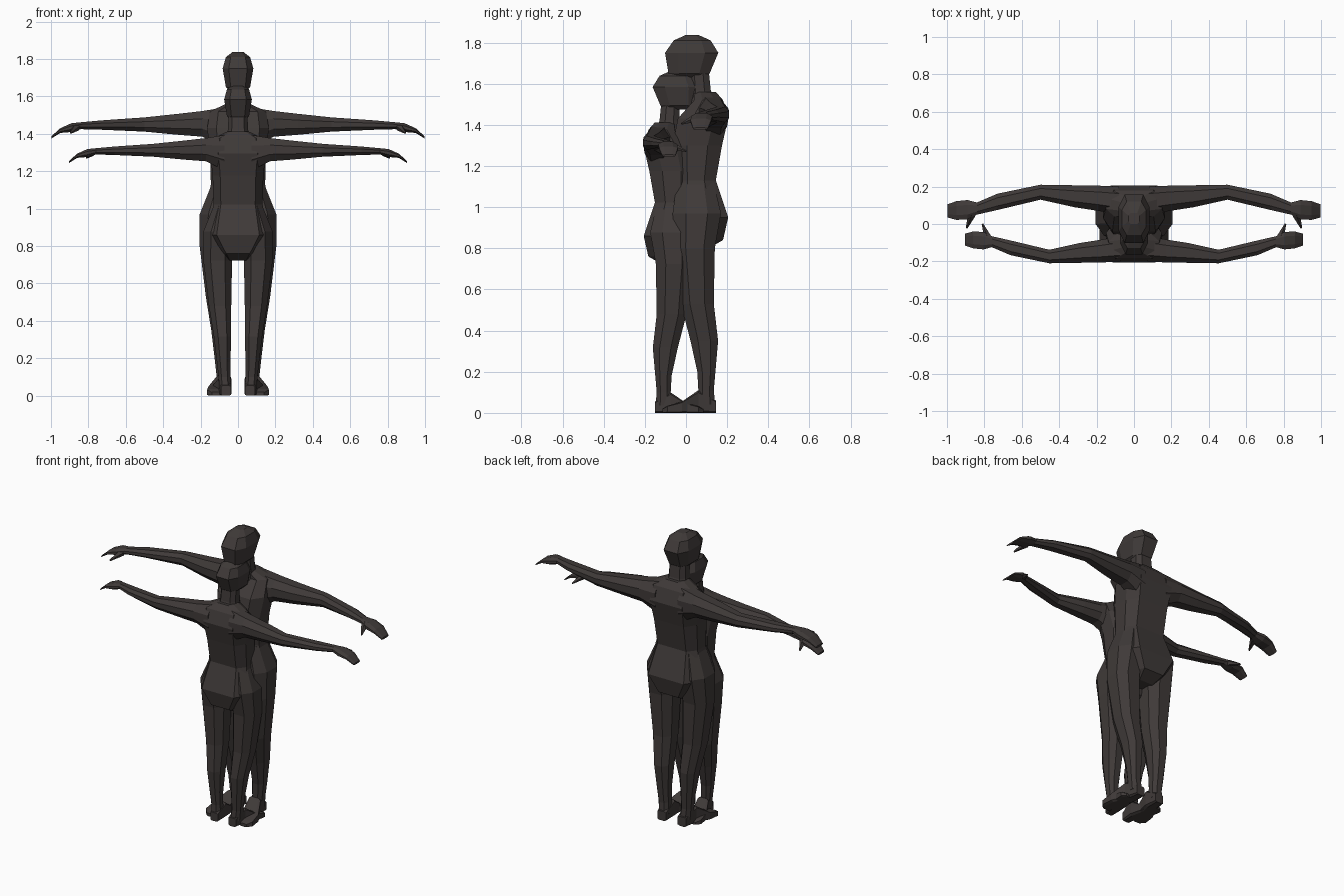
import bpy, bmesh
from mathutils import Matrix, Vector

mat = bpy.data.materials.new("dark_umber")
mat.diffuse_color = (0.050, 0.042, 0.040, 1)


def octagon(a0, a1, b0, b1, fa=0.62, fb=0.42):
    """Chamfered box section between a0..a1 and b0..b1."""
    ca, cb, ra, rb = (a0 + a1) / 2, (b0 + b1) / 2, (a1 - a0) / 2, (b1 - b0) / 2
    sec = [(fa, -1), (1, -fb), (1, fb), (fa, 1), (-fa, 1), (-1, fb), (-1, -fb), (-fa, -1)]
    return [(ca + ra * u, cb + rb * v) for u, v in sec]


def loft(name, axis, sections, xform, mirror=False, fa=0.62, fb=0.42):
    """Skin sections (position, a0, a1, b0, b1) stacked along one axis."""
    place = {"x": lambda p, a, b: (p, a, b),
             "y": lambda p, a, b: (a, p, b),
             "z": lambda p, a, b: (a, b, p)}[axis]
    bm = bmesh.new()
    rings = [[bm.verts.new(place(s[0], a, b)) for a, b in octagon(*s[1:], fa, fb)]
             for s in sections]
    for r, q in zip(rings, rings[1:]):
        for i in range(8):
            j = (i + 1) % 8
            bm.faces.new((r[i], r[j], q[j], q[i]))
    bm.faces.new(rings[0])
    bm.faces.new(rings[-1])
    finish(name, bm, xform, mirror)


def finish(name, bm, xform, mirror):
    bm.transform(xform)
    bmesh.ops.recalc_face_normals(bm, faces=bm.faces)
    me = bpy.data.meshes.new(name)
    bm.to_mesh(me)
    bm.free()
    me.materials.append(mat)
    ob = bpy.data.objects.new(name, me)
    bpy.context.collection.objects.link(ob)
    if mirror:
        m = ob.modifiers.new("mirror", "MIRROR")
        m.use_mirror_merge = False


def figure(tag, xf):
    # torso: z, left, right, front, back
    torso = [(0.80, 0.07, 0.00, 0.11), (0.84, 0.10, -0.05, 0.18), (0.95, 0.18, -0.07, 0.205),
             (1.13, 0.145, -0.05, 0.145), (1.30, 0.15, -0.065, 0.175), (1.43, 0.165, -0.04, 0.205),
             (1.52, 0.15, 0.04, 0.18), (1.56, 0.065, 0.04, 0.145)]
    loft(tag + "_torso", "z", [(z, -w, w, f, b) for z, w, f, b in torso], xf, fa=0.7)

    # neck and head
    neck = [(1.48, 0.075, 0.01, 0.15), (1.57, 0.06, 0.015, 0.12), (1.67, 0.055, 0.01, 0.11)]
    loft(tag + "_neck", "z", [(z, -w, w, f, b) for z, w, f, b in neck], xf)
    head = [(1.63, 0.045, -0.07, 0.10), (1.65, 0.065, -0.085, 0.115), (1.75, 0.082, -0.102, 0.157),
            (1.81, 0.065, -0.06, 0.12), (1.837, 0.03, 0.0, 0.06)]
    loft(tag + "_head", "z", [(z, -w, w, f, b) for z, w, f, b in head], xf, fa=0.6, fb=0.5)

    # arms with hands: x, front, back, bottom, top
    loft(tag + "_arms", "x", [
        (0.08, 0.05, 0.20, 1.33, 1.54), (0.19, 0.07, 0.205, 1.385, 1.522),
        (0.32, 0.09, 0.207, 1.395, 1.507), (0.50, 0.13, 0.21, 1.412, 1.488),
        (0.73, 0.075, 0.162, 1.422, 1.472), (0.84, 0.05, 0.115, 1.425, 1.462),
        (0.89, 0.025, 0.128, 1.41, 1.457), (0.95, 0.022, 0.122, 1.405, 1.430),
        (0.998, 0.035, 0.105, 1.375, 1.387)], xf, True, 0.5, 0.4)

    # thumbs
    bm = bmesh.new()
    a, b = Vector((0.865, 0.055, 1.435)), Vector((0.895, -0.022, 1.405))
    rot = (b - a).to_track_quat("Z", "Y").to_matrix().to_4x4()
    bmesh.ops.create_cone(bm, cap_ends=True, segments=5, radius1=0.022, radius2=0.005,
                          depth=(b - a).length, matrix=Matrix.Translation((a + b) / 2) @ rot)
    finish(tag + "_thumbs", bm, xf, True)

    # legs: z, inner, outer, front, back
    loft(tag + "_legs", "z", [
        (0.04, 0.04, 0.11, 0.05, 0.142), (0.11, 0.045, 0.115, 0.06, 0.135),
        (0.20, 0.045, 0.125, 0.055, 0.143), (0.35, 0.04, 0.143, 0.022, 0.156),
        (0.53, 0.04, 0.172, -0.025, 0.135), (0.80, 0.035, 0.205, -0.055, 0.14),
        (0.97, 0.02, 0.205, -0.065, 0.17), (1.12, 0.02, 0.145, -0.045, 0.135)],
        xf, True, 0.5, 0.45)

    # feet, toes turned out: y, inner, outer, bottom, top
    loft(tag + "_feet", "y", [
        (0.145, 0.042, 0.10, 0.0, 0.06), (0.06, 0.038, 0.118, 0.0, 0.11),
        (-0.02, 0.05, 0.158, 0.0, 0.055), (-0.09, 0.075, 0.165, 0.0, 0.035),
        (-0.115, 0.09, 0.14, 0.0, 0.02)], xf, True, 0.65, 0.8)


# taller figure faces forward, smaller one faces it
figure("tall", Matrix.Identity(4))
figure("small", Matrix.Translation((0, -0.02, 0)) @ Matrix.Diagonal((0.905, -0.905, 0.905, 1)))
